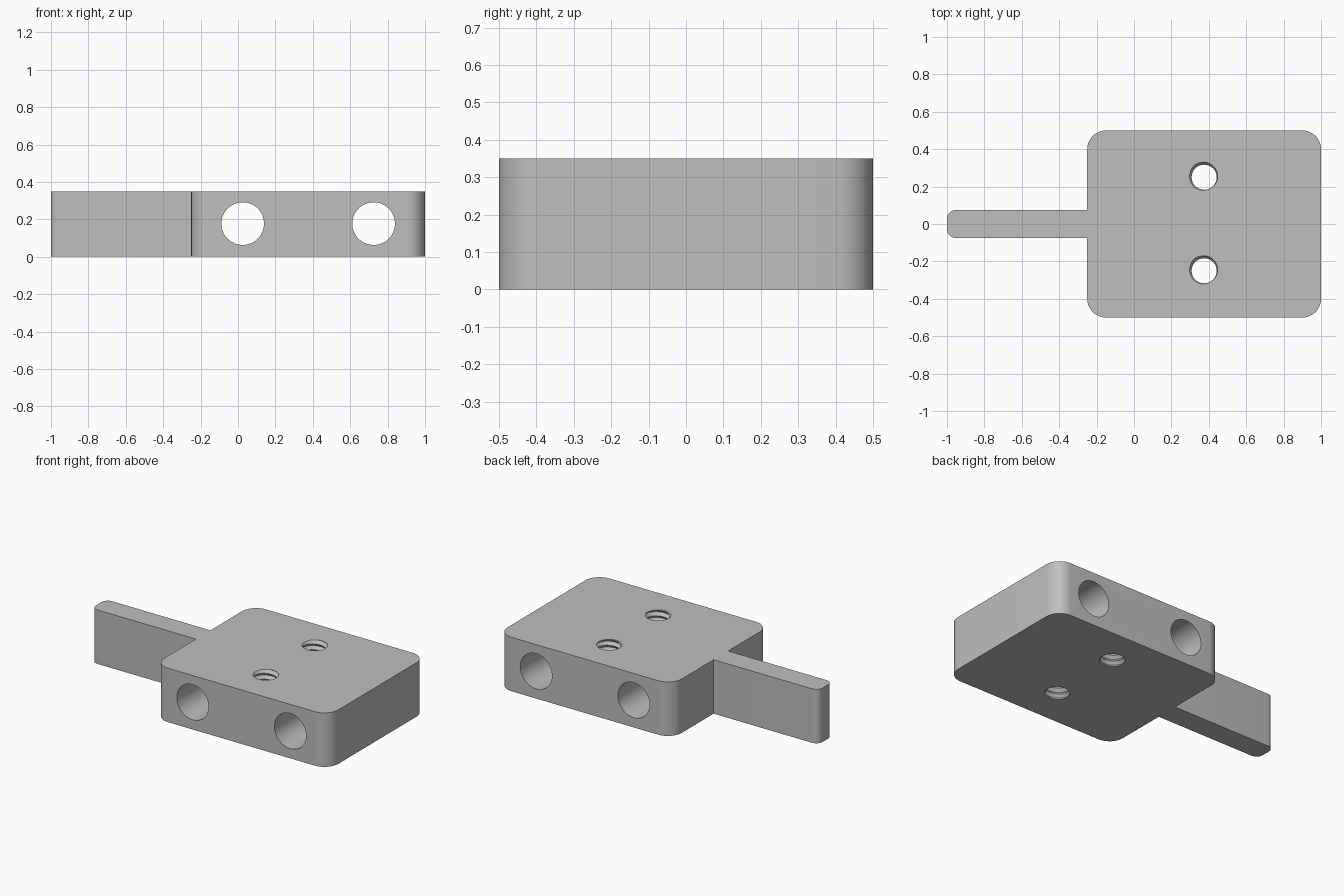
import bpy, bmesh
from math import sin, cos, pi, radians

HEIGHT = 0.35

if "Cube" in bpy.data.objects:
    bpy.data.objects.remove(bpy.data.objects["Cube"], do_unlink=True)

grey = bpy.data.materials.new("plain_grey")
grey.use_nodes = True
colour = (0.52, 0.52, 0.52, 1)
grey.diffuse_color = colour
grey.node_tree.nodes["Principled BSDF"].inputs["Base Color"].default_value = colour


def to_object(bm, name):
    bmesh.ops.recalc_face_normals(bm, faces=bm.faces)
    mesh = bpy.data.meshes.new(name)
    bm.to_mesh(mesh)
    bm.free()
    mesh.materials.append(grey)
    obj = bpy.data.objects.new(name, mesh)
    bpy.context.collection.objects.link(obj)
    return obj


def round_corners(bm, test, radius, segments):
    """Bevel the upright edges whose position passes the test."""
    edges = [e for e in bm.edges
             if abs(e.verts[0].co.z - e.verts[1].co.z) > 0.1 and test(e.verts[0].co)]
    bmesh.ops.bevel(bm, geom=edges, offset=radius, segments=segments,
                    profile=0.5, affect='EDGES')


def make_body():
    """Block with a narrow tongue, extruded from one outline."""
    half = [(-1, 0.074), (-0.25, 0.074), (-0.25, 0.5), (1, 0.5)]
    outline = half + [(x, -y) for x, y in reversed(half)]
    bm = bmesh.new()
    face = bm.faces.new([bm.verts.new((x, y, 0)) for x, y in outline])
    top = bmesh.ops.extrude_face_region(bm, geom=[face])["geom"]
    bmesh.ops.translate(bm, vec=(0, 0, HEIGHT),
                        verts=[v for v in top if isinstance(v, bmesh.types.BMVert)])
    bmesh.ops.recalc_face_normals(bm, faces=bm.faces)
    round_corners(bm, lambda p: abs(p.y) > 0.4, 0.1, 12)
    round_corners(bm, lambda p: p.x < -0.99, 0.045, 8)
    return to_object(bm, "mounting_block")


def thread_cutter(y):
    """Tapped-hole cutter: a ridge and a groove strand wound as a helix."""
    steps, turns, pitch = 32, 14, 0.038
    bm = bmesh.new()

    def strand(radius, lift):
        return [bm.verts.new((0.375 + radius * cos(2 * pi * i / steps),
                              y + radius * sin(2 * pi * i / steps),
                              -0.1 + lift + pitch * i / steps))
                for i in range(steps * turns + 1)]

    ridge, groove = strand(0.067, 0), strand(0.083, pitch / 2)
    for i in range(steps * turns):
        bm.faces.new((ridge[i], ridge[i + 1], groove[i + 1], groove[i]))
        j = i + steps
        if j < steps * turns:
            bm.faces.new((groove[i], groove[i + 1], ridge[j + 1], ridge[j]))
    # Close both ends with fans
    rim = [e for e in bm.edges if e.is_boundary]
    low, high = (bm.verts.new((0.375, y, z)) for z in (-0.2, HEIGHT + 0.2))
    for e in rim:
        centre = low if e.verts[0].co.z < HEIGHT / 2 else high
        bm.faces.new((e.verts[0], e.verts[1], centre))
    return to_object(bm, "thread_cutter")


def bore_cutter(x):
    """Smooth cross bore running front to back."""
    bpy.ops.mesh.primitive_cylinder_add(vertices=64, radius=0.114, depth=1.4,
                                        location=(x, 0, HEIGHT / 2 + 0.002),
                                        rotation=(pi / 2, 0, 0))
    bpy.context.object.data.materials.append(grey)
    return bpy.context.object


body = make_body()
cutters = [bore_cutter(x) for x in (0.025, 0.725)]
cutters += [thread_cutter(y) for y in (-0.25, 0.25)]

bpy.ops.object.select_all(action='DESELECT')
body.select_set(True)
bpy.context.view_layer.objects.active = body
for cutter in cutters:
    cutter.hide_render = True
    cut = body.modifiers.new("hole", 'BOOLEAN')
    cut.operation, cut.solver, cut.object = 'DIFFERENCE', 'EXACT', cutter
    bpy.ops.object.modifier_apply(modifier=cut.name)
    bpy.data.objects.remove(cutter, do_unlink=True)

bpy.ops.object.shade_smooth_by_angle(angle=radians(30))
